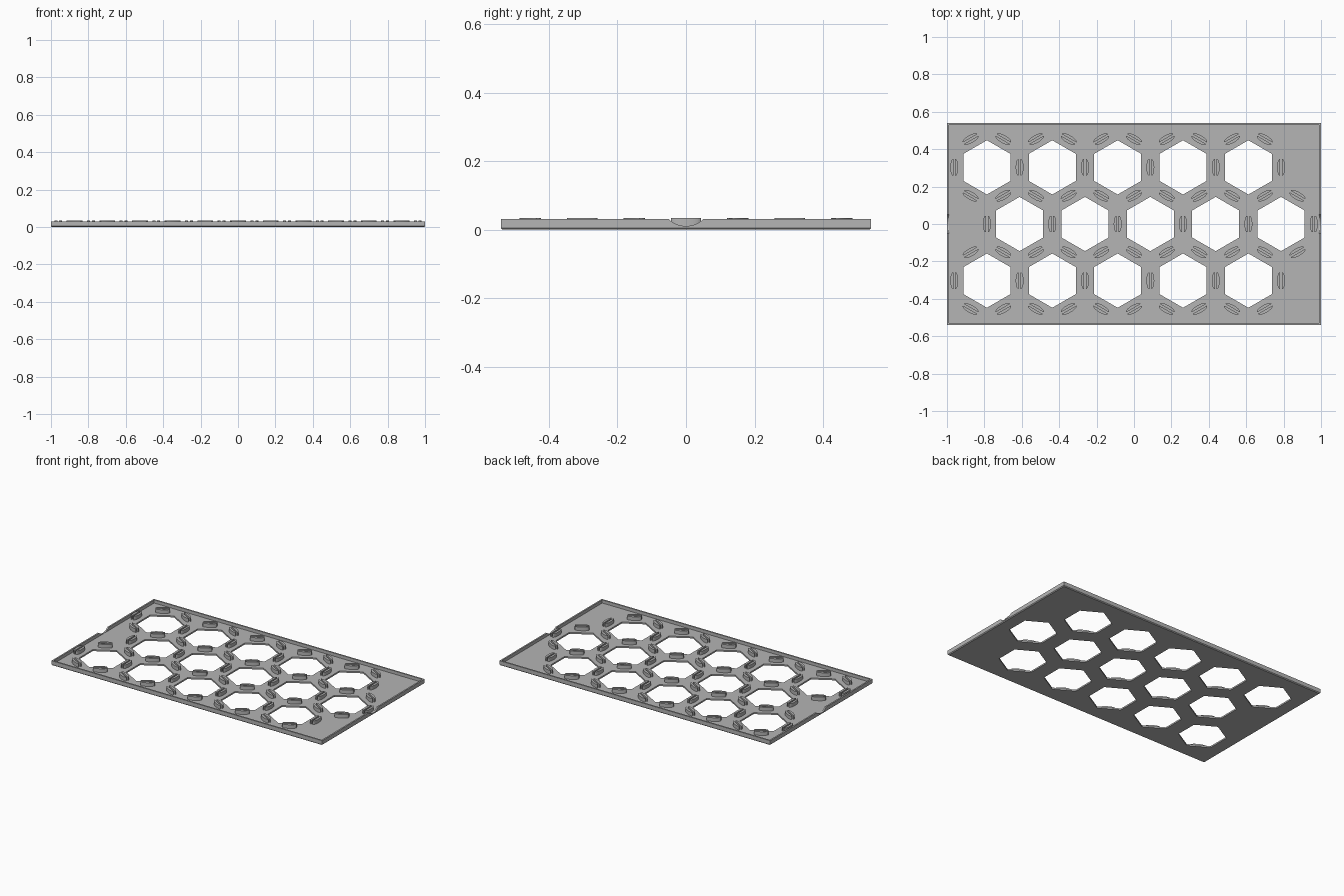
import bpy, bmesh
from math import sin, cos, pi, radians, sqrt
from mathutils import Matrix, Vector

if "Cube" in bpy.data.objects:
    bpy.data.objects.remove(bpy.data.objects["Cube"])

HALF_X, HALF_Y = 1.0, 0.54
FLOOR, RIM_TOP, CLIP_TOP = 0.01, 0.031, 0.034
WALL, CHAMFER = 0.01, 0.005
PITCH = 0.3495
ROW = PITCH * sqrt(3) / 2
HOLE_RADIUS = 0.145

grey = bpy.data.materials.new("light grey plastic")
grey.use_nodes = True
colour = (0.46, 0.46, 0.46, 1)
grey.diffuse_color = colour
grey.node_tree.nodes["Principled BSDF"].inputs["Base Color"].default_value = colour


def prism(bm, outline, z0, z1, matrix=Matrix()):
    """Extrude a flat outline from z0 to z1."""
    face = bm.faces.new([bm.verts.new(matrix @ Vector((x, y, z0))) for x, y in outline])
    up = matrix.to_3x3() @ Vector((0, 0, z1 - z0))
    top = bmesh.ops.extrude_face_region(bm, geom=[face])["geom"]
    bmesh.ops.translate(bm, vec=up, verts=[v for v in top if isinstance(v, bmesh.types.BMVert)])


def rectangle(x, y):
    return [(-x, -y), (x, -y), (x, y), (-x, y)]


def polygon(radius, sides, start=0.0):
    return [(radius * cos(start + 2 * pi * i / sides), radius * sin(start + 2 * pi * i / sides))
            for i in range(sides)]


def finish(bm, name):
    bmesh.ops.recalc_face_normals(bm, faces=bm.faces)
    mesh = bpy.data.meshes.new(name)
    bm.to_mesh(mesh)
    bm.free()
    mesh.materials.append(grey)
    obj = bpy.data.objects.new(name, mesh)
    bpy.context.collection.objects.link(obj)
    return obj


def cut(obj, bm):
    cutter = finish(bm, "cutter")
    cutter.hide_render = True
    mod = obj.modifiers.new("cut", "BOOLEAN")
    mod.operation, mod.solver, mod.object = "DIFFERENCE", "EXACT", cutter
    bpy.context.view_layer.objects.active = obj
    bpy.ops.object.modifier_apply(modifier=mod.name)
    bpy.data.objects.remove(cutter)


# Honeycomb layout: the middle row is shifted by half a cell
centres = [((i - 2) * PITCH + (PITCH / 4 if row == 0 else -PITCH / 4), row * ROW)
           for row in (-1, 0, 1) for i in range(5)]

# Tray: slab with a chamfered underside
bm = bmesh.new()
prism(bm, rectangle(HALF_X, HALF_Y), 0, RIM_TOP)
under = [e for e in bm.edges if all(v.co.z < 0.001 for v in e.verts)]
bmesh.ops.bevel(bm, geom=under, offset=CHAMFER, segments=1, affect="EDGES")
tray = finish(bm, "tray")

# Shallow pocket that leaves the thin rim
bm = bmesh.new()
prism(bm, rectangle(HALF_X - WALL, HALF_Y - WALL), FLOOR, 0.1)
cut(tray, bm)

# Hexagonal openings
bm = bmesh.new()
for x, y in centres:
    prism(bm, polygon(HOLE_RADIUS, 6, pi / 2), -0.1, 0.1, Matrix.Translation((x, y, 0)))
cut(tray, bm)

# Rounded notches in the middle of both end rims
bm = bmesh.new()
radius = 0.0725
for side in (-1, 1):
    place = Matrix.Translation((side * HALF_X, 0, FLOOR + 0.0005 + radius)) @ Matrix.Rotation(pi / 2, 4, "Y")
    prism(bm, polygon(radius, 48), -0.02, 0.02, place)
cut(tray, bm)

# Clips: a pair of curved jaws on every cell side, shared sides once
half_length, inner, end, outer = 0.044, 0.005, 0.007, 0.021
arc = [(end + (outer - end) * cos(t * pi / 20), half_length * sin(t * pi / 20)) for t in range(-10, 11)]
jaw = [(inner, -half_length)] + arc + [(inner, half_length)]
bm = bmesh.new()
seen = set()
for cx, cy in centres:
    for k in range(6):
        angle = radians(60 * k)
        x, y = cx + PITCH / 2 * cos(angle), cy + PITCH / 2 * sin(angle)
        key = (round(x * 50), round(y * 50))
        if key in seen:
            continue
        seen.add(key)
        for flip in (0, pi):
            place = Matrix.Translation((x, y, 0)) @ Matrix.Rotation(angle + flip, 4, "Z")
            prism(bm, jaw, FLOOR - 0.002, CLIP_TOP, place)
finish(bm, "clips")
